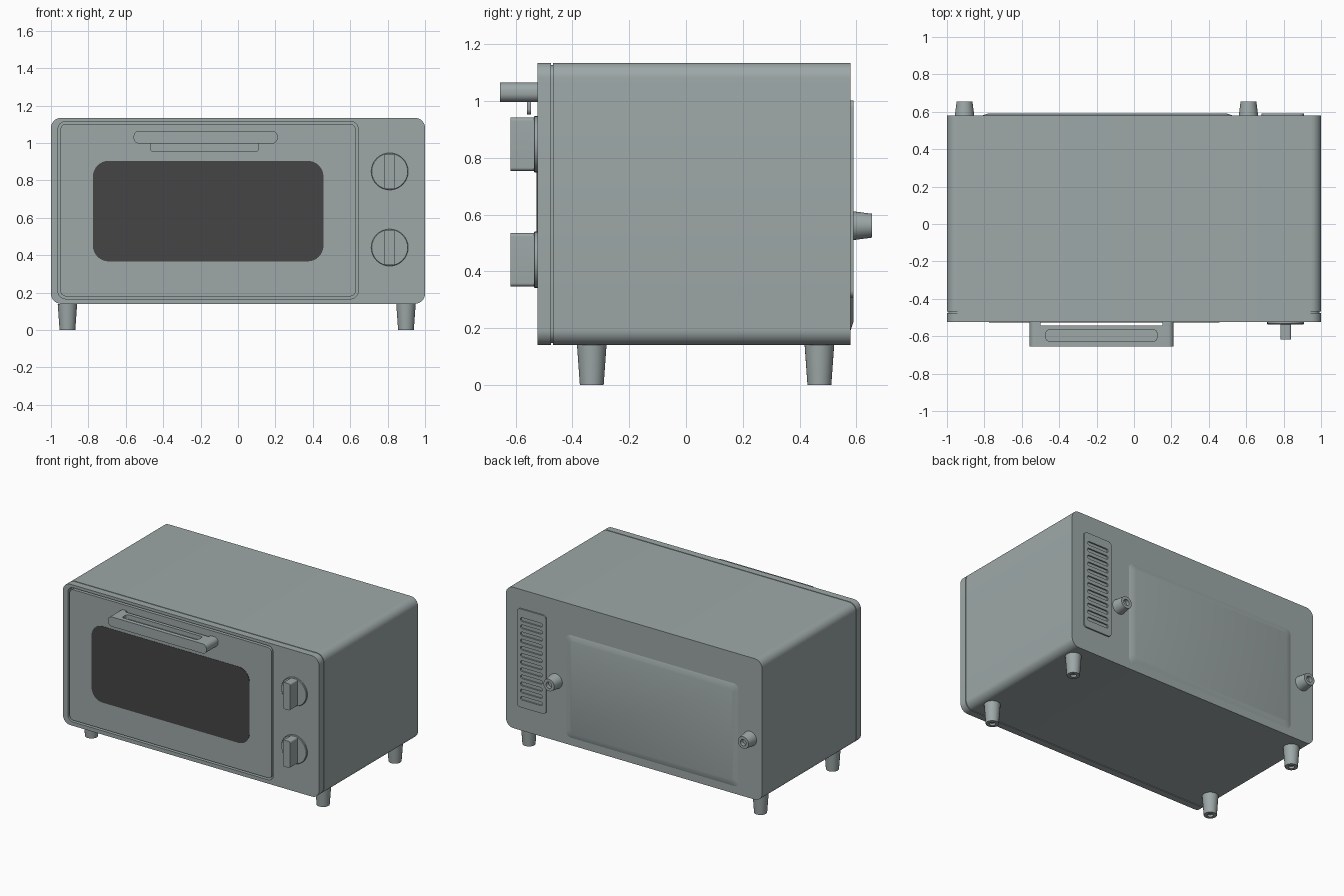
import bpy, bmesh, math

cube = bpy.data.objects.get("Cube")
if cube:
    bpy.data.objects.remove(cube, do_unlink=True)


def material(name, color):
    m = bpy.data.materials.new(name)
    m.use_nodes = True
    m.diffuse_color = color
    m.node_tree.nodes["Principled BSDF"].inputs["Base Color"].default_value = color
    return m


ENAMEL = material("grey green enamel", (0.34, 0.39, 0.39, 1))
GLASS = material("dark glass", (0.06, 0.06, 0.06, 1))


def finish(name, bm, mat):
    bmesh.ops.recalc_face_normals(bm, faces=bm.faces)
    mesh = bpy.data.meshes.new(name)
    bm.to_mesh(mesh)
    bm.free()
    mesh.materials.append(mat)
    obj = bpy.data.objects.new(name, mesh)
    bpy.context.collection.objects.link(obj)
    smooth(obj)
    return obj


def activate(obj):
    bpy.ops.object.select_all(action="DESELECT")
    obj.select_set(True)
    bpy.context.view_layer.objects.active = obj


def smooth(obj):
    activate(obj)
    bpy.ops.object.shade_smooth_by_angle(angle=math.radians(32))


def outline(u0, u1, w0, w1, r, steps=8):
    """Points around a rounded rectangle."""
    centres = [(u1 - r, w1 - r), (u0 + r, w1 - r), (u0 + r, w0 + r), (u1 - r, w0 + r)]
    for q, (cu, cw) in enumerate(centres):
        for i in range(steps + 1):
            a = math.pi / 2 * (q + i / steps)
            yield cu + r * math.cos(a), cw + r * math.sin(a)


def prism(name, u, w, t, r, axis="y", taper=0, mat=ENAMEL):
    """Rounded rectangle extruded along an axis; taper shrinks the far end."""
    bm = bmesh.new()
    rings = []
    for depth, s in ((t[0], 0), (t[1], taper)):
        pts = outline(u[0] + s, u[1] - s, w[0] + s, w[1] - s, r)
        rings.append([bm.verts.new((a, depth, b) if axis == "y" else (a, b, depth))
                      for a, b in pts])
    n = len(rings[0])
    for i in range(n):
        j = (i + 1) % n
        bm.faces.new((rings[0][i], rings[0][j], rings[1][j], rings[1][i]))
    for ring in rings:
        bm.faces.new(ring)
    return finish(name, bm, mat)


def lathe(name, profile, loc, rot=0, steps=32):
    """Spin (radius, height) points about z, then tip about x."""
    bm = bmesh.new()
    vs = [bm.verts.new((r, 0, h)) for r, h in profile]
    es = [bm.edges.new(p) for p in zip(vs, vs[1:])]
    bmesh.ops.spin(bm, geom=vs + es, cent=(0, 0, 0), axis=(0, 0, 1),
                   angle=math.tau, steps=steps, use_merge=False)
    bmesh.ops.remove_doubles(bm, verts=bm.verts, dist=0.0001)
    obj = finish(name, bm, ENAMEL)
    obj.location = loc
    obj.rotation_euler.x = rot
    return obj


def cut(obj, cutter):
    mod = obj.modifiers.new("cut", "BOOLEAN")
    mod.operation = "DIFFERENCE"
    mod.solver = "EXACT"
    mod.object = cutter
    activate(obj)
    bpy.ops.object.modifier_apply(modifier=mod.name)
    bpy.data.objects.remove(cutter, do_unlink=True)
    smooth(obj)


# Housing, with a narrow seam behind the front frame
prism("housing", (-1, 1), (0.14, 1.135), (-0.469, 0.58), 0.055)
prism("seam_core", (-0.992, 0.992), (0.148, 1.127), (-0.48, -0.46), 0.048)
frame = prism("front_frame", (-1, 1), (0.14, 1.135), (-0.524, -0.475), 0.055)
cut(frame, prism("door_cutter", (-0.962, 0.642), (0.167, 1.115), (-0.6, -0.49), 0.04))

# Door and window
prism("door", (-0.949, 0.629), (0.18, 1.102), (-0.524, -0.485), 0.03)
prism("window", (-0.776, 0.457), (0.367, 0.905), (-0.526, -0.52), 0.085, mat=GLASS)

# Handle: bar on two end posts, with a scooped top and a lower lip
handle = prism("door_handle", (-0.558, 0.212), (0.997, 1.065), (-0.655, -0.522), 0.03)
cut(handle, prism("gap_cutter", (-0.5, 0.152), (0.9, 1.2), (-0.543, -0.51), 0.005))
cut(handle, prism("scoop_cutter", (-0.47, 0.122), (-0.625, -0.567), (1.035, 1.1),
                  0.015, axis="z"))
prism("handle_lip", (-0.47, 0.112), (0.952, 1.01), (-0.56, -0.547), 0.02)

# Control knobs
for label, z in (("upper", 0.848), ("lower", 0.441)):
    lathe(label + "_knob_disc", [(0, 0), (0.099, 0), (0.099, 0.01), (0.096, 0.013), (0, 0.013)],
          (0.811, -0.523, z), math.pi / 2)
    prism(label + "_knob_grip", (0.783, 0.84), (z - 0.094, z + 0.094), (-0.618, -0.53), 0.012)

# Feet, hollow at the tip
foot = [(0, 0), (0.052, 0), (0.042, 0.14), (0.02, 0.14), (0.02, 0.125), (0, 0.125)]
for side, x in (("right", -0.912), ("left", 0.898)):
    for end, y in (("front", -0.332), ("back", 0.47)):
        lathe(f"{end}_{side}_foot", foot, (x, y, 0.14), math.pi)

# Rear wall spacers
spacer = [(0, 0), (0.052, 0), (0.042, 0.077), (0.022, 0.077), (0.022, 0.05), (0, 0.05)]
for side, x in (("right", -0.906), ("left", 0.612)):
    lathe(side + "_wall_spacer", spacer, (x, 0.579, 0.561), -math.pi / 2)

# Pressed rear panel and slotted vent
prism("rear_panel", (-0.815, 0.53), (0.19, 0.92), (0.579, 0.591), 0.03, taper=0.035)
vent = prism("rear_vent", (0.682, 0.908), (0.308, 1.003), (0.575, 0.59), 0.025)
for i in range(12):
    z = 0.375 + i * 0.0505
    cut(vent, prism("slot_cutter", (0.71, 0.88), (z - 0.013, z + 0.013), (0.5, 0.65), 0.012))
